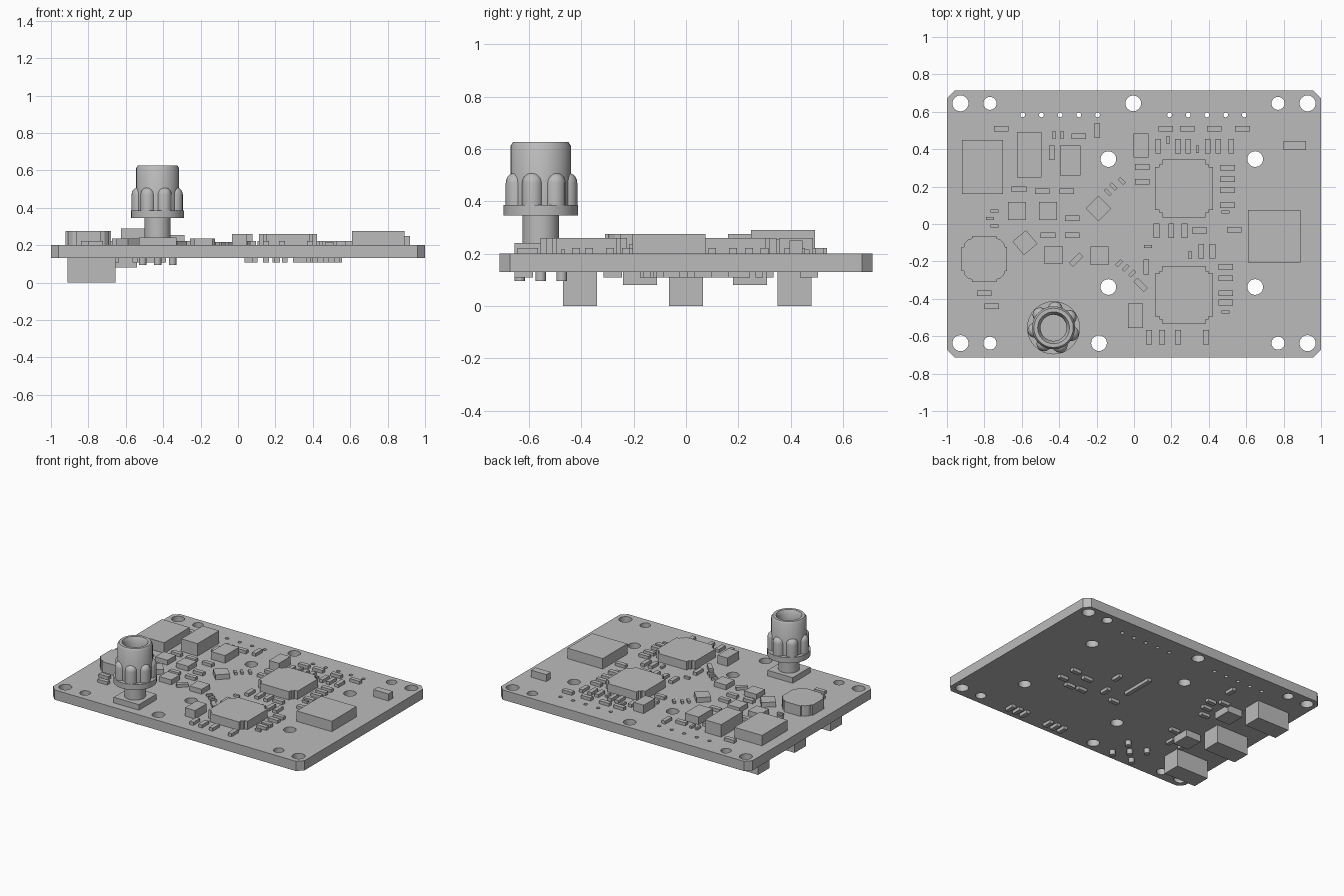
import bpy
import bmesh
from math import cos, sin, pi, radians
from mathutils import Matrix, Vector

default_cube = bpy.data.objects.get("Cube")
if default_cube:
    bpy.data.objects.remove(default_cube, do_unlink=True)

BOARD_BOTTOM = 0.13
BOARD_TOP = 0.20
UNIT = 0.01  # component layouts are given in hundredths

grey = bpy.data.materials.new("plain_grey")
grey.use_nodes = True
colour = (0.5, 0.5, 0.5, 1)
grey.diffuse_color = colour
grey.node_tree.nodes["Principled BSDF"].inputs["Base Color"].default_value = colour


def finish(name, mesh, smooth=False):
    """Link a mesh as a named object and shade it."""
    mesh.materials.clear()
    mesh.materials.append(grey)
    obj = bpy.data.objects.new(name, mesh)
    bpy.context.scene.collection.objects.link(obj)
    bpy.ops.object.select_all(action="DESELECT")
    obj.select_set(True)
    bpy.context.view_layer.objects.active = obj
    if smooth:
        bpy.ops.object.shade_smooth_by_angle(angle=radians(35))
    else:
        bpy.ops.object.shade_flat()
    return obj


def finish_bmesh(name, bm, smooth=False):
    bmesh.ops.recalc_face_normals(bm, faces=bm.faces)
    mesh = bpy.data.meshes.new(name)
    bm.to_mesh(mesh)
    bm.free()
    return finish(name, mesh, smooth)


def circle(x, y, radius, sides=24):
    return [(x + radius * cos(2 * pi * i / sides),
             y + radius * sin(2 * pi * i / sides)) for i in range(sides)]


def rectangle(width, depth):
    w, d = width / 2, depth / 2
    return [(-w, -d), (w, -d), (w, d), (-w, d)]


def quarter_turns(points):
    """Repeat one corner of an outline around all four corners."""
    outline = []
    for turn in range(4):
        spin = Matrix.Rotation(turn * pi / 2, 2)
        outline += [tuple(spin @ Vector(p)) for p in points]
    return outline


def prism(bm, outline, x, y, low, high, angle=0):
    """Extrude an outline between two heights."""
    place = Matrix.Translation((x, y, 0)) @ Matrix.Rotation(radians(angle), 4, "Z")
    verts = [bm.verts.new(place @ Vector((px, py, low))) for px, py in outline]
    base = bm.faces.new(verts)
    grown = bmesh.ops.extrude_face_region(bm, geom=[base], use_keep_orig=True)["geom"]
    top = [v for v in grown if isinstance(v, bmesh.types.BMVert)]
    bmesh.ops.translate(bm, verts=top, vec=(0, 0, high - low))


def span(height, below):
    """Height range of a part on the upper or lower side of the board."""
    if below:
        return BOARD_BOTTOM - height * UNIT, BOARD_BOTTOM
    return BOARD_TOP, BOARD_TOP + height * UNIT


def block(name, x, y, w, d, h, angle=0, below=False):
    bm = bmesh.new()
    prism(bm, rectangle(w * UNIT, d * UNIT), x * UNIT, y * UNIT, *span(h, below), angle)
    finish_bmesh(name, bm)


def chips(name, places, w, d, h=2.2, angle=0, below=False):
    """Many equal small chips in one object."""
    bm = bmesh.new()
    for x, y in places:
        prism(bm, rectangle(w * UNIT, d * UNIT), x * UNIT, y * UNIT, *span(h, below), angle)
    finish_bmesh(name, bm)


def lathe(bm, profile, x, y, steps=32):
    """Turn a radius and height profile around a vertical axis."""
    verts = [bm.verts.new((x + r, y, z)) for r, z in profile]
    edges = [bm.edges.new(pair) for pair in zip(verts, verts[1:])]
    bmesh.ops.spin(bm, geom=verts + edges, cent=(x, y, 0), axis=(0, 0, 1),
                   angle=2 * pi, steps=steps, use_merge=True)
    bmesh.ops.remove_doubles(bm, verts=bm.verts, dist=0.0001)


# Circuit board with its mounting holes and pin holes
holes = []
for side in (-1, 1):
    for y in (0.645, -0.637):
        holes.append(circle(side * 0.928, y, 0.043))
        holes.append(circle(side * 0.77, y, 0.035))
for x in (-0.137, 0.648):
    for y in (0.347, -0.337):
        holes.append(circle(x, y, 0.042))
holes.append(circle(-0.004, 0.645, 0.042))
holes.append(circle(-0.187, -0.637, 0.042))
for start in (-0.595, 0.19):
    holes += [circle(start + 0.1 * i, 0.583, 0.013, 12) for i in range(5)]

curve = bpy.data.curves.new("board_outline", "CURVE")
curve.dimensions = "2D"
curve.fill_mode = "BOTH"
curve.extrude = (BOARD_TOP - BOARD_BOTTOM) / 2
edge_x, edge_y, cut = 1.0, 0.713, 0.04
right, left = [], []
for sy in (-1, 1):
    corner = [(edge_x - cut, sy * edge_y), (edge_x, sy * (edge_y - cut))]
    right += corner if sy < 0 else corner[::-1]
left = [(-x, y) for x, y in reversed(right)]
for loop in [right + left] + holes:
    spline = curve.splines.new("POLY")
    spline.points.add(len(loop) - 1)
    for point, (x, y) in zip(spline.points, loop):
        point.co = (x, y, 0, 1)
    spline.use_cyclic_u = True
helper = bpy.data.objects.new("board_helper", curve)
bpy.context.scene.collection.objects.link(helper)
board_mesh = bpy.data.meshes.new_from_object(
    helper.evaluated_get(bpy.context.evaluated_depsgraph_get()))
bpy.data.objects.remove(helper, do_unlink=True)
board_mesh.transform(Matrix.Translation((0, 0, (BOARD_TOP + BOARD_BOTTOM) / 2)))
finish("circuit_board", board_mesh, smooth=True)

# Large blocks on the upper side
block("large_power_block", x=-81, y=30.5, w=22, d=29, h=7.5)
block("tall_power_block", x=-56, y=37, w=13, d=24.5, h=9)
block("medium_power_block", x=-34, y=34, w=11, d=16, h=5.5)
block("back_oscillator", x=3.7, y=42, w=8, d=13, h=6)
block("front_oscillator", x=0.7, y=-49, w=8, d=13, h=6)
block("wide_connector", x=75, y=-6.5, w=28, d=28, h=7.5)
block("edge_component", x=86, y=42, w=12, d=5, h=5)
block("diagonal_chip_inner", x=-19, y=8.3, w=9.5, d=9.5, h=3.5, angle=45)
block("diagonal_chip_outer", x=-58.3, y=-10, w=9.5, d=9.5, h=3.5, angle=40)
chips("square_chips", [(-62.5, 7), (-46, 7), (-43, -16.5), (-18.5, -17)], w=9.7, d=9.7, h=3.5)

# Two processors with stepped corners
steps = [(0.155, 0.115), (0.13, 0.115), (0.13, 0.13), (0.115, 0.13), (0.115, 0.155)]
for name, y in (("back_processor", 0.19), ("front_processor", -0.38)):
    bm = bmesh.new()
    prism(bm, quarter_turns(steps), 0.267, y, BOARD_TOP, BOARD_TOP + 0.06)
    finish_bmesh(name, bm)

# Rounded inductor with notched corners
bm = bmesh.new()
notch = [(0.122, 0.065), (0.11, 0.065), (0.105, 0.085), (0.085, 0.105), (0.065, 0.11), (0.065, 0.122)]
prism(bm, quarter_turns(notch), -0.80, -0.187, BOARD_TOP, BOARD_TOP + 0.075)
finish_bmesh("round_inductor", bm)

# Small chips on the upper side
across = [(-71, 51), (-29.5, 47), (-61.5, 18.5), (-49, 17.5), (-36, 17.5), (-33, 3),
          (-46, -6), (-33, -6), (-80, -37), (-76, -44), (35, -3.5), (53.5, -3)]
across += [(x, 51) for x in (17, 28.5, 43, 58)]
across += [(4.5, y) for y in (30.5, 22.5)]
across += [(50, y) for y in (30, 24, 18, 10)]
across += [(49, y) for y in (-23, -29, -37, -42)]
chips("crosswise_chips", across, w=7.8, d=3)

along = [(-19.7, 50), (-44, 38), (6.5, -23), (36, -14.5), (42, -14.5)]
along += [(x, 41.5) for x in (13, 23.5, 29, 39.5, 45, 52)]
along += [(x, -3.5) for x in (12, 20, 27)]
along += [(x, -60.5) for x in (8, 15, 23.5, 38.5)]
chips("lengthwise_chips", along, w=3, d=7.8)

chips("tiny_crosswise_chips", [(-74.5, 7), (-77, 3), (-74.5, -1), (49, 6.5), (7.5, -12), (49, -47)],
      w=4.2, d=1.6, h=1.6)
chips("tiny_lengthwise_chips", [(-42.8, 47.5), (-38.5, 47.5), (18.3, 45), (34, 40), (30, -16.5)],
      w=1.6, d=4.2, h=1.6)
chips("tiny_diagonal_chips_back", [(-14, 17), (-11, 20), (-6.5, 23)], w=4.2, d=1.8, h=1.6, angle=-45)
chips("tiny_diagonal_chips_front", [(-8, -21), (-4.5, -23.5), (-1, -26.5)], w=4.2, d=1.8, h=1.6, angle=45)
block("diagonal_chip_left", x=-31, y=-19, w=7.8, d=3, h=2.2, angle=45)
block("diagonal_chip_middle", x=3.5, y=-32.5, w=7.8, d=3, h=2.2, angle=-45)

# Connectors and chips on the lower side
chips("lower_connectors", [(-78.3, y) for y in (-40.5, 0, 41.5)], w=25.5, d=13, h=13, below=True)
chips("lower_square_chips", [(-60, -17.5), (-60, 24.5)], w=12, d=13, h=5, below=True)
lower_row = [(x, -62) for x in (53, 47, 41, 21, 15, 9)]
lower_row += [(7, y) for y in (4, 9, 15, 21)]
chips("lower_lengthwise_chips", lower_row + [(20, -5), (25, 13), (-43, 47), (-65, -28), (-55, -28)],
      w=3, d=7, below=True)
chips("lower_crosswise_chips", [(51, 2), (52, -10), (42, -15), (33, -14), (39, -1), (7, -12),
                                (-50, 12), (-45, 20), (-42, 28), (-50, 32), (-48, -16)],
      w=7, d=3, below=True)

# Coaxial connector: base, turned body, gripping lobes and solder pins
cx, cy = -0.43, -0.555
block("coaxial_base", x=cx / UNIT, y=cy / UNIT, w=20, d=20, h=4)

bm = bmesh.new()
lathe(bm, [(0, 0.24), (0.07, 0.24), (0.07, 0.345), (0.142, 0.345), (0.142, 0.385), (0.115, 0.385),
           (0.115, 0.612), (0.105, 0.627), (0.085, 0.627), (0.07, 0.60), (0.07, 0.55), (0, 0.55)], cx, cy)
finish_bmesh("coaxial_body", bm, smooth=True)

bm = bmesh.new()
lobe_radius = 0.04
dome = [(lobe_radius * cos(i * pi / 10), 0.47 + lobe_radius * sin(i * pi / 10)) for i in range(6)]
for i in range(7):
    angle = radians(-18) + i * 2 * pi / 7
    lathe(bm, [(0, 0.38), (lobe_radius, 0.38)] + dome,
          cx + 0.1 * cos(angle), cy + 0.1 * sin(angle), steps=16)
finish_bmesh("coaxial_grip_lobes", bm, smooth=True)

bm = bmesh.new()
for x, y in [(0, 0)] + rectangle(0.16, 0.16):
    prism(bm, circle(0, 0, 0.02, 16), cx + x, cy + y, 0.095, BOARD_BOTTOM)
finish_bmesh("coaxial_pins", bm, smooth=True)
